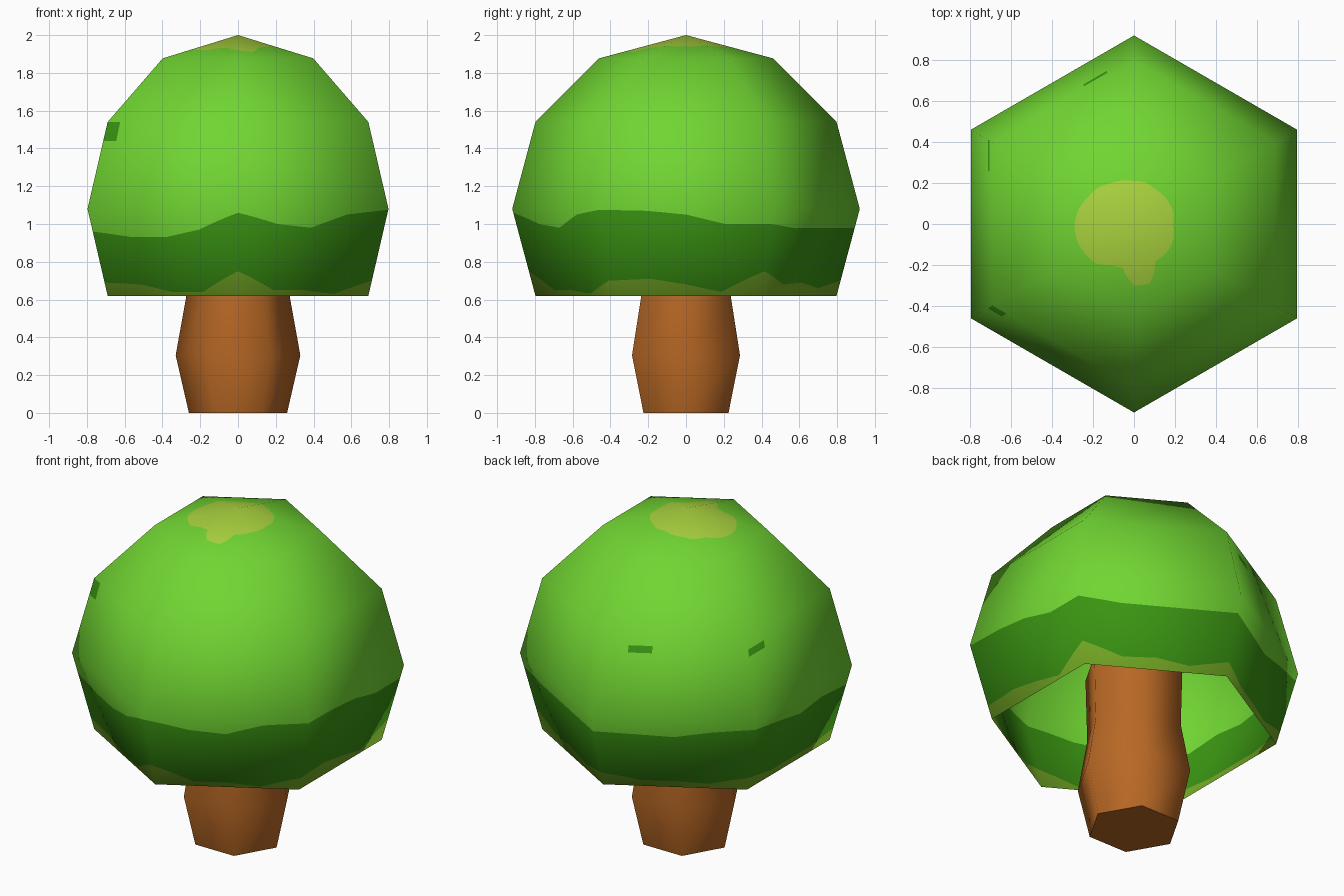
import bpy, bmesh, math
from mathutils import Vector

if "Cube" in bpy.data.objects:
    bpy.data.objects.remove(bpy.data.objects["Cube"])


def material(name, rgb):
    m = bpy.data.materials.new(name)
    m.diffuse_color = (*rgb, 1)
    m.use_nodes = True
    m.node_tree.nodes["Principled BSDF"].inputs["Base Color"].default_value = m.diffuse_color
    return m


leaf = material("leaf green", (0.165, 0.67, 0.032))
dark = material("dark green", (0.042, 0.296, 0.006))
olive = material("olive green", (0.181, 0.413, 0.019))
lime = material("yellow green", (0.40, 0.65, 0.048))
bark = material("bark brown", (0.479, 0.138, 0.018))


def new_object(name, bm, mats):
    me = bpy.data.meshes.new(name)
    bm.to_mesh(me)
    bm.free()
    for m in mats:
        me.materials.append(m)
    ob = bpy.data.objects.new(name, me)
    bpy.context.collection.objects.link(ob)
    return ob


# Trunk: six-sided, corners on the x axis, running up inside the crown
bm = bmesh.new()
rings = []
for z, r in [(0, 0.26), (0.305, 0.33), (0.61, 0.275), (1.0, 0.285)]:
    rings.append([bm.verts.new((r * math.cos(k * math.pi / 3),
                                r * math.sin(k * math.pi / 3), z)) for k in range(6)])
for a, b in zip(rings, rings[1:]):
    for k in range(6):
        n = (k + 1) % 6
        bm.faces.new((a[k], a[n], b[n], b[k]))
bm.faces.new(rings[0][::-1])
bm.faces.new(rings[-1])
trunk = new_object("trunk", bm, [bark])
bpy.context.view_layer.objects.active = trunk
trunk.select_set(True)
bpy.ops.object.shade_smooth_by_angle(angle=math.radians(70))

# Crown: open six-sided dome; colour borders are heights per 15 degrees round it
CENTRE, RADIUS, COLS = 1.08, 0.92, 72
PROFILE = [(0.62, 0.797), (1.08, 0.92), (1.54, 0.797), (1.877, 0.46), (2.0, 0.0)]
OLIVE_TOP = [.68, .64, .75, .68, .69, .66, .70, .66, .66, .65, .70, .66,
             .66, .66, .69, .68, .64, .64, .75, .65, .65, .63, .70, .71]
DARK_TOP = [1.05, 1.0, 1.0, .98, .98, .98, .98, .97, .96, 1.0, 1.03, .99,
            .95, .98, .96, .93, .93, .97, 1.06, 1.0, .98, 1.05, 1.075, 1.07]
CAP_RADIUS = [.19, .20, .20, .20, .20, .21, .21, .22, .23, .25, .26, .28,
              .29, .29, .28, .27, .23, .22, .30, .30, .21, .21, .21, .20]


def round_value(table, deg):
    t = deg / 15
    i = int(t) % 24
    return table[i] + (table[(i + 1) % 24] - table[i]) * (t - int(t))


def profile_radius(z):
    for (z0, r0), (z1, r1) in zip(PROFILE, PROFILE[1:]):
        if z <= z1:
            return r0 + (r1 - r0) * (z - z0) / (z1 - z0)
    return 0.0


bm = bmesh.new()
columns = []
for c in range(COLS):
    deg = c * 360 / COLS
    # flat hexagon sides with corners at 30, 90, 150 ... degrees
    side = math.cos(math.pi / 6) / math.cos(math.radians((deg + 30) % 60 - 30))
    cap_z = 2.0 - 0.123 * (round_value(CAP_RADIUS, deg) / side) / 0.46
    heights = [0.62, round_value(OLIVE_TOP, deg), round_value(DARK_TOP, deg),
               1.08, 1.44, 1.48, 1.54, 1.877, cap_z]
    col = []
    for z in heights:
        r = profile_radius(z) * side
        col.append(bm.verts.new((r * math.cos(math.radians(deg)),
                                 r * math.sin(math.radians(deg)), z)))
    columns.append(col)
apex = bm.verts.new((0, 0, 2.0))

# small dark leaf patches, as column numbers in the 1.44 - 1.48 row
PATCHES = {20, 21, 30, 31, 42}
for c in range(COLS):
    a, b = columns[c], columns[(c + 1) % COLS]
    for j in range(8):
        f = bm.faces.new((a[j], b[j], b[j + 1], a[j + 1]))
        if j == 0:
            f.material_index = 2
        elif j == 1 or (j == 4 and c in PATCHES) or (j == 5 and c == 42):
            f.material_index = 1
        f.smooth = True
    f = bm.faces.new((a[8], b[8], apex))
    f.material_index = 3
    f.smooth = True
crown = new_object("crown", bm, [leaf, dark, olive, lime])

# round shading over the flat sides
me = crown.data
me.normals_split_custom_set_from_vertices(
    [(v.co - Vector((0, 0, CENTRE))).normalized() for v in me.vertices])
